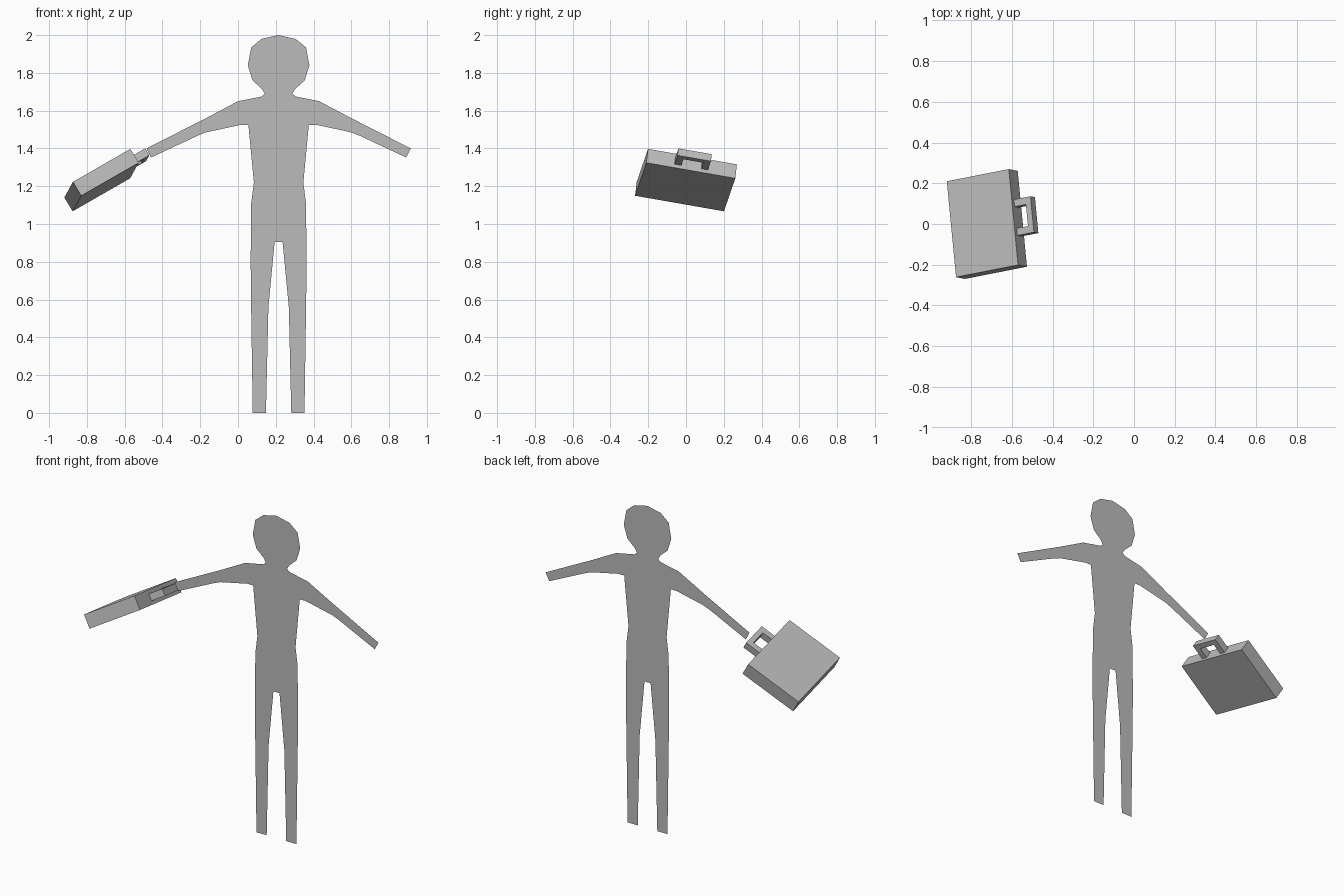
import bpy
import bmesh
from mathutils import Matrix, Vector

cube = bpy.data.objects.get("Cube")
if cube:
    bpy.data.objects.remove(cube, do_unlink=True)

grey = bpy.data.materials.new("plain_grey")
grey.use_nodes = True
colour = (0.5, 0.5, 0.5, 1)
grey.diffuse_color = colour
grey.node_tree.nodes["Principled BSDF"].inputs["Base Color"].default_value = colour


def make_prism(name, outline, matrix, depth=0.0):
    """Fill an outline in the local XY plane, extrude it evenly about z, and place it."""
    bm = bmesh.new()
    face = bm.faces.new([bm.verts.new((x, y, -depth / 2)) for x, y in outline])
    if depth:
        extruded = bmesh.ops.extrude_face_region(bm, geom=[face], use_keep_orig=True)
        moved = [v for v in extruded["geom"] if isinstance(v, bmesh.types.BMVert)]
        bmesh.ops.translate(bm, verts=moved, vec=(0, 0, depth))
        bmesh.ops.recalc_face_normals(bm, faces=bm.faces)
    mesh = bpy.data.meshes.new(name)
    bm.to_mesh(mesh)
    bm.free()
    mesh.materials.append(grey)
    obj = bpy.data.objects.new(name, mesh)
    obj.matrix_world = matrix
    bpy.context.collection.objects.link(obj)
    return obj


# Flat figure: half outline from crown to crotch, mirrored about its own axis
half = [
    (0.09, 1.98), (0.145, 1.935), (0.163, 1.84), (0.138, 1.76),        # head
    (0.088, 1.715), (0.073, 1.69), (0.09, 1.675),                      # neck
    (0.215, 1.65), (0.385, 1.56), (0.7, 1.4), (0.675, 1.352),          # arm and hand
    (0.43, 1.467), (0.385, 1.485), (0.2, 1.525), (0.16, 1.525),        # underarm
    (0.131, 1.22), (0.145, 1.11), (0.148, 0.81),                       # waist and hip
    (0.146, 0.6), (0.137, 0), (0.067, 0), (0.054, 0.56), (0.021, 0.905),  # leg
]
outline = [(0, 2)] + half + [(-x, z) for x, z in reversed(half)]
outline.reverse()
upright = Matrix.Translation((0.215, 0.07, 0)) @ Matrix.Rotation(1.5707963, 4, "X")
make_prism("flat_figure", outline, upright)

# Tilted frame of the case: x toward the hand, y along the handle, z through the thickness
reach = Vector((0.305, 0.06, 0.175)).normalized()
along = Vector((-0.05, 0.47, -0.085))
along = (along - reach * along.dot(reach)).normalized()
frame = Matrix((reach, along, reach.cross(along))).transposed().to_4x4()
frame.translation = (-0.7225, 0, 1.2325)

# Case body
hx, hy = 0.178, 0.24
make_prism("case_body", [(-hx, -hy), (hx, -hy), (hx, hy), (-hx, hy)], frame, 0.086)

# Square handle with an open middle
out, wide, bar, leg = hx + 0.095, 0.09, 0.03, 0.036
side = [(hx, wide), (out, wide)]
inner = [(out - bar, wide - leg), (hx, wide - leg)]
handle = side + [(x, -y) for x, y in reversed(side)]
handle += [(x, -y) for x, y in reversed(inner)] + inner
make_prism("case_handle", handle, frame, 0.043)
